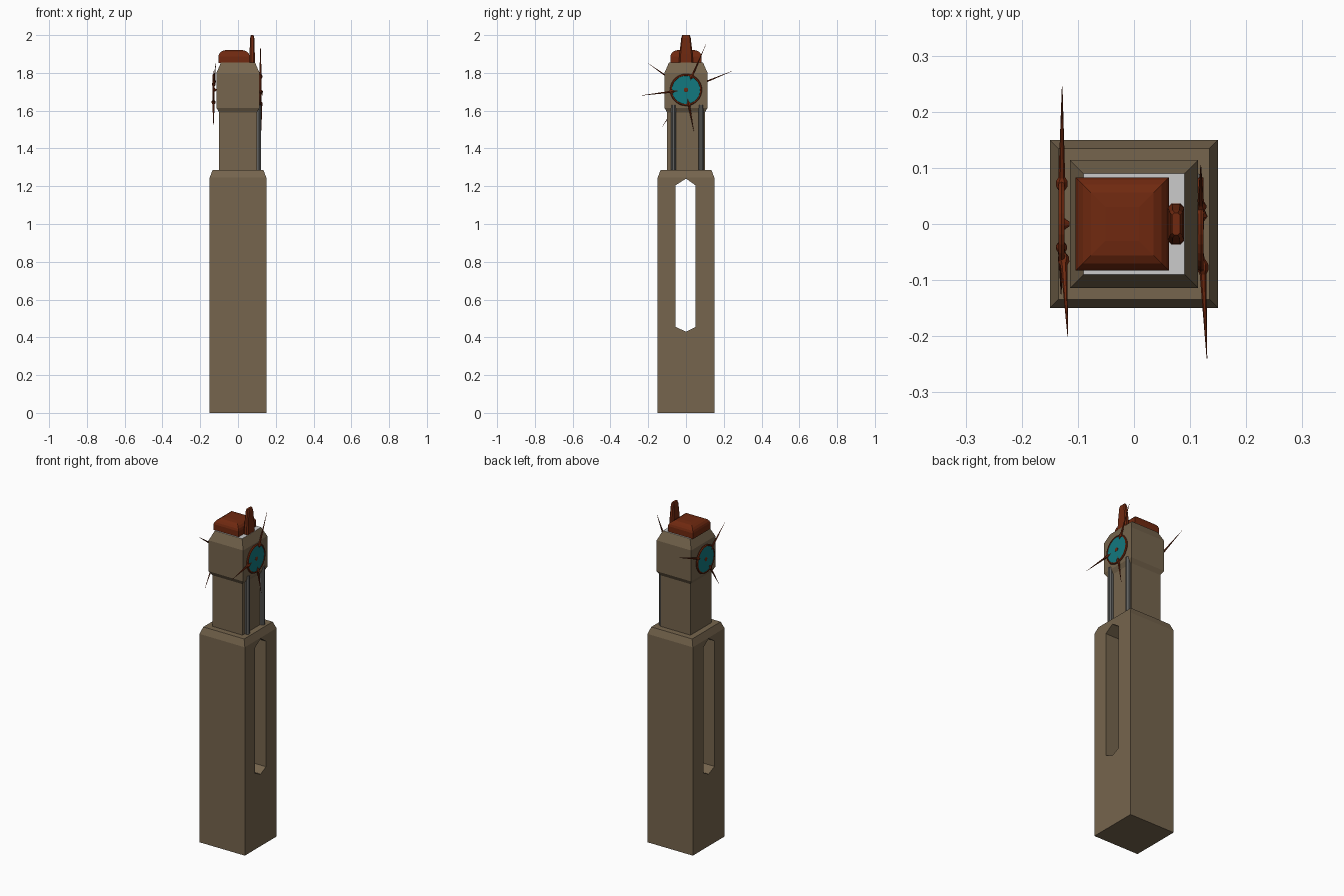
import bpy, bmesh, math
from mathutils import Vector, Matrix

if "Cube" in bpy.data.objects:
    bpy.data.objects.remove(bpy.data.objects["Cube"])


def mat(name, rgb):
    m = bpy.data.materials.new(name)
    m.diffuse_color = (*rgb, 1)
    m.use_nodes = True
    m.node_tree.nodes["Principled BSDF"].inputs["Base Color"].default_value = m.diffuse_color
    return m


STONE = mat("stone", (0.18, 0.13, 0.075))
RUST = mat("rust", (0.16, 0.022, 0.005))
TEAL = mat("teal", (0.006, 0.19, 0.21))
DARK = mat("dark_grey", (0.12, 0.12, 0.115))
GREY = mat("grey", (0.6, 0.6, 0.6))


def skin(name, rings, material):
    """Closed solid through a stack of rings with equal point counts."""
    bm = bmesh.new()
    vs = [[bm.verts.new(p) for p in r] for r in rings]
    n = len(rings[0])
    for a, b in zip(vs, vs[1:]):
        for i in range(n):
            j = (i + 1) % n
            bm.faces.new((a[i], a[j], b[j], b[i]))
    bm.faces.new(vs[0][::-1])
    bm.faces.new(vs[-1])
    bmesh.ops.recalc_face_normals(bm, faces=bm.faces)
    me = bpy.data.meshes.new(name)
    bm.to_mesh(me)
    bm.free()
    ob = bpy.data.objects.new(name, me)
    bpy.context.collection.objects.link(ob)
    if material:
        me.materials.append(material)
    return ob


def rect(hx, hy, z, cx=0):
    return [(cx + sx * hx, sy * hy, z) for sx, sy in ((-1, -1), (1, -1), (1, 1), (-1, 1))]


def lathe(name, profile, start, direction, material, n=8):
    """Revolve (distance, radius) pairs about an axis."""
    rot = Vector(direction).to_track_quat('Z', 'Y')
    rings = [[Vector(start) + rot @ Vector((r * math.cos(t), r * math.sin(t), d))
              for t in (2 * math.pi * i / n for i in range(n))] for d, r in profile]
    return skin(name, rings, material)


# lower shaft with slot cut through from side to side
shaft = skin("lower_shaft", [rect(.15, .15, 0), rect(.15, .15, 1.245), rect(.135, .135, 1.285)], STONE)
slot = [(-.055, .455), (0, .43), (.05, .455), (.05, 1.205), (0, 1.24), (-.055, 1.205)]
cutter = skin("slot_cutter", [[(x, y, z) for y, z in slot] for x in (-.3, .3)], STONE)
cutter.hide_render = True
cutter.hide_viewport = True
mod = shaft.modifiers.new("slot", 'BOOLEAN')
mod.object = cutter
mod.solver = 'EXACT'

# neck and head, with a grey deck on top
head = skin("neck_and_head", [rect(.1, .1, 1.28), rect(.1, .1, 1.59), rect(.114, .114, 1.615),
                              rect(.114, .114, 1.8), rect(.09, .09, 1.855)], STONE)
head.data.materials.append(GREY)
for f in head.data.polygons:
    if f.normal.z > .99:
        f.material_index = 1

# rounded roof block and tapered chimney
skin("roof", [rect(hw, hw, z, -.021) for hw, z in
              ((.083, 1.853), (.083, 1.888), (.079, 1.9), (.07, 1.911), (.056, 1.919), (.03, 1.922))], RUST)


def octagon(hx, hy, z, c):
    return [(.075 + x, y, z) for x, y in ((-hx + c, -hy), (hx - c, -hy), (hx, -hy + c), (hx, hy - c),
                                          (hx - c, hy), (-hx + c, hy), (-hx, hy - c), (-hx, -hy + c))]


skin("chimney", [octagon(.014, .037, 1.853, .007), octagon(.014, .035, 1.9, .007),
                 octagon(.011, .025, 1.985, .005), octagon(.007, .02, 2.0, .004)], RUST)

# vertical rails on the right side
for s, y in (("front", -.066), ("back", .079)):
    rail = [(.097, y - .013), (.112, y - .013), (.121, y - .005), (.121, y + .005), (.112, y + .013), (.097, y + .013)]
    skin("rail_" + s, [[(x, yy, z) for x, yy in rail] for z in (1.28, 1.63)], DARK)

# dials: teal plate, rust rim, axle and long tapering spikes
ZC = 1.71
dials = {
    "right": (1, .119, [(-.24, 1.68, .13), (.105, 1.95, .119), (.042, 1.49, .124)]),
    "left": (-1, -.129, [(.245, 1.81, -.128), (-.2, 1.85, -.118), (-.125, 1.515, -.13)]),
}
for side, (s, cx, tips) in dials.items():
    axis = (s, 0, 0)
    lathe(side + "_dial_plate", [(-.003, .078), (.003, .078)], (cx, 0, ZC), axis, TEAL, 28)
    lathe(side + "_dial_axle", [(-.014, .004), (-.003, .012), (.004, .012), (.006, .008)],
          (cx, 0, ZC), axis, RUST, 10)
    bpy.ops.mesh.primitive_torus_add(major_radius=.079, minor_radius=.006, major_segments=28,
                                     minor_segments=6, location=(cx, 0, ZC), rotation=(0, math.pi / 2, 0))
    rim = bpy.context.object
    rim.name = side + "_dial_rim"
    rim.data.materials.append(RUST)
    for i, (y, z, x) in enumerate(tips):
        c = Vector((cx, 0, ZC))
        d = Vector((x, y, z)) - c
        lathe(f"{side}_spike_{i + 1}", [(.045, .002), (.062, .004), (.072, .010), (.083, .010),
                                        (.09, .006), (d.length, .0006)], c, d.normalized(), RUST, 6)
